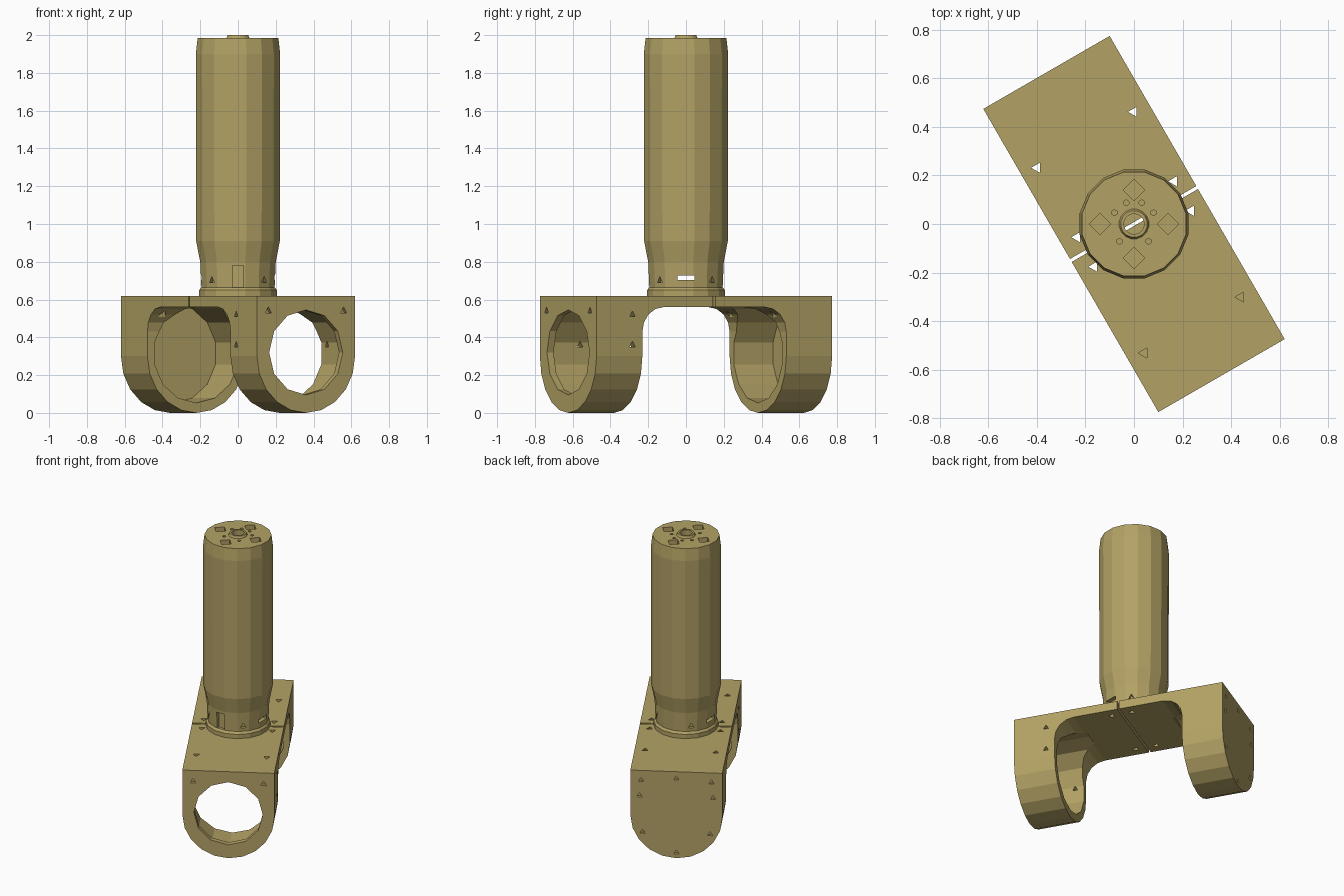
import bpy, bmesh, math
from mathutils import Vector, Matrix

if "Cube" in bpy.data.objects:
    bpy.data.objects.remove(bpy.data.objects["Cube"])

mat = bpy.data.materials.new("tan_metal")
mat.diffuse_color = (0.45, 0.36, 0.13, 1)
mat.use_nodes = True
mat.node_tree.nodes["Principled BSDF"].inputs["Base Color"].default_value = mat.diffuse_color
TURN = math.radians(30)


def make(name, bm):
    bmesh.ops.recalc_face_normals(bm, faces=bm.faces[:])
    me = bpy.data.meshes.new(name)
    bm.to_mesh(me)
    bm.free()
    me.materials.append(mat)
    ob = bpy.data.objects.new(name, me)
    bpy.context.collection.objects.link(ob)
    return ob


def prism(name, pts, place, a, b):
    """Extrude a 2D outline; place(u, v, w) gives the 3D point."""
    bm = bmesh.new()
    lo = [bm.verts.new(place(u, v, a)) for u, v in pts]
    hi = [bm.verts.new(place(u, v, b)) for u, v in pts]
    bm.faces.new(lo)
    bm.faces.new(hi)
    n = len(pts)
    for i in range(n):
        j = (i + 1) % n
        bm.faces.new((lo[i], lo[j], hi[j], hi[i]))
    return make(name, bm)


def rods(name, items):
    """Cutter made of n-sided rods: (sides, radius, depth, centre, direction)."""
    bm = bmesh.new()
    for n, r, d, loc, direction in items:
        q = Vector(direction).to_track_quat('Z', 'Y').to_matrix().to_4x4()
        bmesh.ops.create_cone(bm, cap_ends=True, segments=n, radius1=r, radius2=r,
                              depth=d, matrix=Matrix.Translation(loc) @ q)
    return make(name, bm)


def block(name, size, loc):
    bm = bmesh.new()
    bmesh.ops.create_cube(bm, size=1, matrix=Matrix.Translation(loc) @ Matrix.Diagonal((*size, 1)))
    return make(name, bm)


def cut(ob, cutters, op='DIFFERENCE'):
    for c in cutters:
        m = ob.modifiers.new("cut", 'BOOLEAN')
        m.operation, m.solver, m.object = op, 'EXACT', c
        bpy.context.view_layer.update()
        me = bpy.data.meshes.new_from_object(ob.evaluated_get(bpy.context.evaluated_depsgraph_get()))
        ob.modifiers.clear()
        ob.data = me
        bpy.data.objects.remove(c)


def lathe(name, prof, n):
    """Closed cross-section (radius, z) turned round z."""
    bm = bmesh.new()
    rings = [[bm.verts.new((r * math.cos(t), r * math.sin(t), z)) for r, z in prof]
             for t in (2 * math.pi * (i + 0.5) / n for i in range(n))]
    k = len(prof)
    for i in range(n):
        a, b = rings[i], rings[(i + 1) % n]
        for j in range(k):
            bm.faces.new((a[j], b[j], b[(j + 1) % k], a[(j + 1) % k]))
    return make(name, bm)


def arc(cx, cz, r, a0, a1, n):
    return [(cx + r * math.cos(math.radians(a0 + (a1 - a0) * i / n)),
             cz + r * math.sin(math.radians(a0 + (a1 - a0) * i / n))) for i in range(n + 1)]


# Two bracket halves: an L-shaped side profile limited by a round-bottomed end profile
def bracket_half(name, s):
    side = [(0.007, 0.62), (0.72, 0.62), (0.72, -0.1), (0.44, -0.1)] \
        + arc(0.31, 0.43, 0.13, 0, 90, 4) + [(0.007, 0.56)]
    ob = prism(name, side, lambda u, v, w: (w, s * u, v), -0.4, 0.4)
    end = [(-0.3, 0.62), (0.3, 0.62)] + arc(0, 0.3, 0.3, 0, -180, 10)
    cut(ob, [prism("end_outline", end, lambda u, v, w: (u, s * w, v), -0.1, 0.8)], 'INTERSECT')
    # Wide bore leaving a thin shell and an end wall
    cutters = [rods("bore", [(14, 0.262, 0.38, (0, s * 0.49, 0.315), (0, 1, 0))])]
    holes = [(3, 0.024, 0.2, (x, s * 0.07, 0.6), (0, 0, 1)) for x in (-0.23, 0.23)]
    if s < 0:
        # Open end with side screw holes
        cutters.append(rods("window", [(12, 0.225, 0.3, (0, -0.7, 0.32), (0, 1, 0))]))
        holes += [(3, 0.02, 0.12, (x, -0.5, z), (1, 0, 0)) for x in (-0.3, 0.3) for z in (0.36, 0.52)]
        holes += [(3, 0.022, 0.05, (x, -0.72, 0.54), (0, 1, 0)) for x in (-0.23, 0.23)]
        holes += [(3, 0.024, 0.06, (x, -0.48, 0.62), (0, 0, 1)) for x in (-0.23, 0.23)]
    else:
        # Closed end with a ring of screw holes
        spots = [(-0.23, 0.55), (0, 0.57), (0.23, 0.55), (-0.24, 0.44), (0.24, 0.44),
                 (-0.22, 0.18), (0.22, 0.18), (0, 0.04)]
        holes += [(3, 0.02, 0.04, (x, 0.72, z), (0, 1, 0)) for x, z in spots]
        holes += [(3, 0.024, 0.2, (x, 0.4, 0.58), (0, 0, 1)) for x in (-0.23, 0.23)]
    cutters.append(rods("screw_holes", holes))
    cut(ob, cutters)
    ob.rotation_euler.z = TURN


bracket_half("bracket_open_half", -1)
bracket_half("bracket_closed_half", 1)

# Hollow barrel with collar, neck and capped top
barrel = lathe("barrel", [
    (0.21, 0.62), (0.21, 0.65), (0.198, 0.665), (0.204, 0.8), (0.226, 0.91), (0.228, 1.9),
    (0.218, 1.985), (0.062, 1.985), (0.055, 2.0), (0.042, 2.0), (0.042, 1.93),
    (0.17, 1.93), (0.17, 0.62)], 16)
cap = [(4, 0.045, 0.07, (0.14 * math.cos(a), 0.14 * math.sin(a), 1.985), (0, 0, 1))
       for a in (i * math.pi / 2 for i in range(4))]
cap += [(6, 0.012, 0.05, (0.093 * math.cos(a), 0.093 * math.sin(a), 1.985), (0, 0, 1))
        for a in (math.radians(d) for d in (30, 70, 110, 150, 230, 310))]
neck = []
for i in range(4):
    d = Vector((1, 0, 0))
    d.rotate(Matrix.Rotation(math.radians(45 + 90 * i), 3, 'Z'))
    neck.append((3, 0.022, 0.05, d * 0.2 + Vector((0, 0, 0.7)), d))
cut(barrel, [rods("cap_holes", cap), rods("neck_holes", neck),
             block("side_slot", (0.6, 0.09, 0.025), (0, 0, 0.715)),
             block("front_notch", (0.06, 0.06, 0.115), (0, -0.205, 0.7225))])
